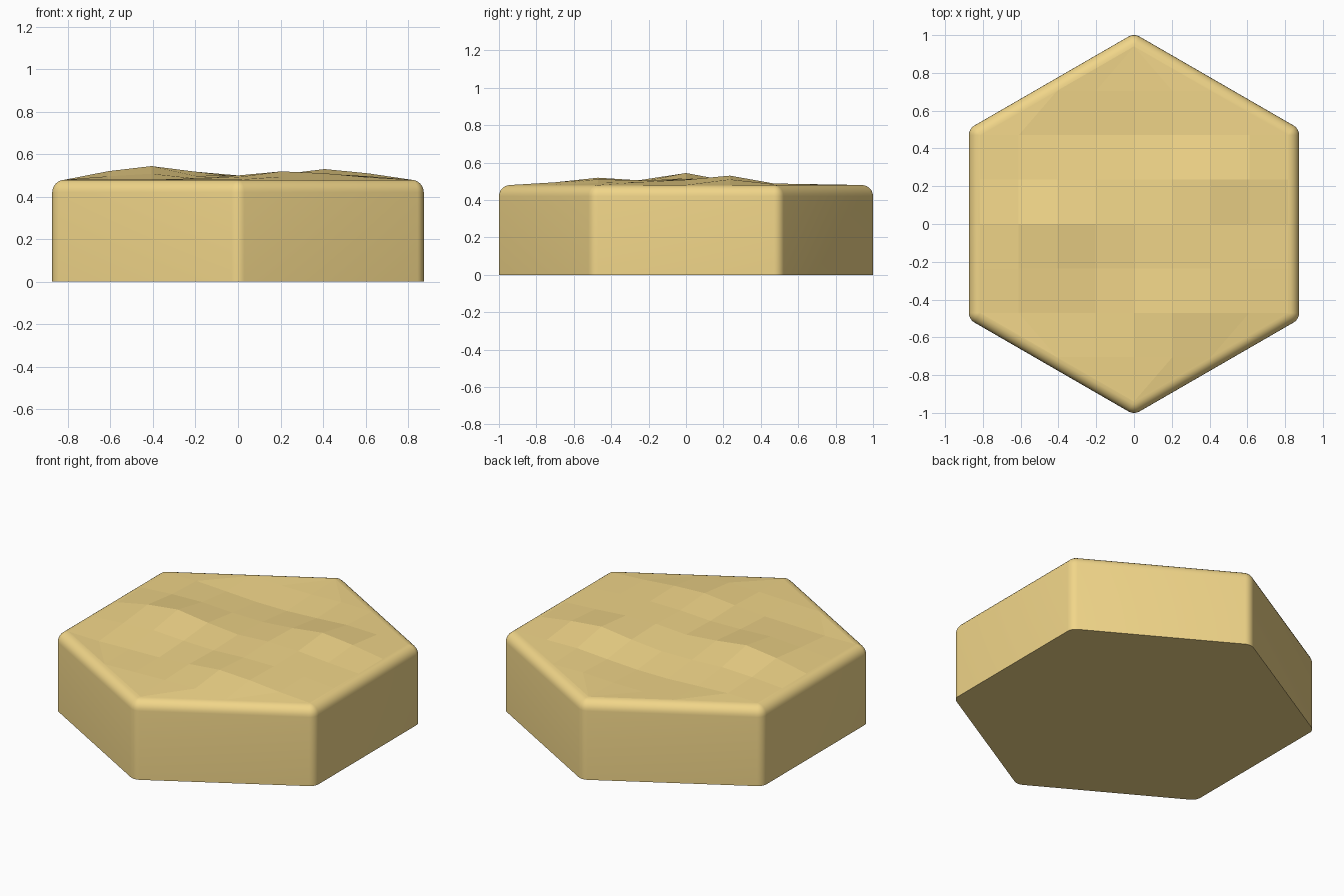
import bpy, bmesh, math

if "Cube" in bpy.data.objects:
    bpy.data.objects.remove(bpy.data.objects["Cube"])

R = 1.0093          # corner radius of the hexagon before rounding
B = 0.06            # edge rounding
TOP = 0.48          # height of the rim
SEG = 6

sand = bpy.data.materials.new("sand")
sand.diffuse_color = (0.88, 0.67, 0.25, 1)
sand.use_nodes = True
sand.node_tree.nodes["Principled BSDF"].inputs["Base Color"].default_value = sand.diffuse_color


def add_object(name, bm):
    bmesh.ops.remove_doubles(bm, verts=bm.verts, dist=0.0005)
    bmesh.ops.recalc_face_normals(bm, faces=bm.faces)
    mesh = bpy.data.meshes.new(name)
    bm.to_mesh(mesh)
    bm.free()
    mesh.materials.append(sand)
    ob = bpy.data.objects.new(name, mesh)
    bpy.context.collection.objects.link(ob)
    return ob


# Rounded hexagon outline: inner hexagon corners plus an arc of given radius
RI = R - B / math.cos(math.pi / 6)


def outline(bm, radius, z):
    ring = []
    for i in range(6):
        a = math.radians(90 + 60 * i)
        for j in range(SEG + 1):
            t = a + math.radians(-30 + 60 * j / SEG)
            ring.append(bm.verts.new((RI * math.cos(a) + radius * math.cos(t),
                                      RI * math.sin(a) + radius * math.sin(t), z)))
    return ring


# Tile body: straight walls, rounded top rim, flat underside
bm = bmesh.new()
rings = [outline(bm, B, 0)]
for k in range(SEG + 1):
    t = math.pi / 2 * k / SEG
    rings.append(outline(bm, B * math.cos(t), TOP - B + B * math.sin(t)))
for a, b in zip(rings, rings[1:]):
    n = len(a)
    for i in range(n):
        bm.faces.new((a[i], a[(i + 1) % n], b[(i + 1) % n], b[i]))
bm.faces.new(rings[0][::-1])
body = add_object("tile_body", bm)
bpy.context.view_layer.objects.active = body
body.select_set(True)
bpy.ops.object.shade_smooth_by_angle(angle=math.radians(40))

# Uneven sand surface: rows of heights in thousandths above the rim, back to front
w, h = RI * math.cos(math.pi / 6), RI / 2
heights = [
    [0],
    [0, -4, -4, 4, 0],
    [0, 5, -5, -15, -15, -5, 8, 4, 0],
    [0, 14, 20, 10, 8, 25, 50, 30, 0],
    [0, 40, 64, 38, 20, 32, 28, 12, 0],
    [0, 16, 28, 18, 14, 24, 25, 16, 0],
    [0, -4, 2, 6, 20, 39, 30, 12, 0],
    [0, 6, 12, 14, 0],
    [0],
]
bm = bmesh.new()
rows = []
for r, line in enumerate(heights):
    mid = (len(line) - 1) / 2
    rows.append([bm.verts.new(((c - mid) * w / 4, (4 - r) * h / 2, TOP + v / 1000))
                 for c, v in enumerate(line)])
for a, b in zip(rows, rows[1:]):
    if len(a) > len(b):
        a, b = b, a
    off = (len(b) - len(a)) // 2
    if len(a) == 1:
        for i in range(4):
            bm.faces.new((a[0], b[i], b[i + 1]))
        continue
    for i in range(len(a) - 1):
        bm.faces.new((a[i], a[i + 1], b[i + 1 + off], b[i + off]))
    for i in range(off):
        bm.faces.new((a[0], b[i], b[i + 1]))
        bm.faces.new((a[-1], b[-1 - i], b[-2 - i]))
top = add_object("sand_surface", bm)
if top.data.polygons[0].normal.z < 0:
    top.data.flip_normals()
